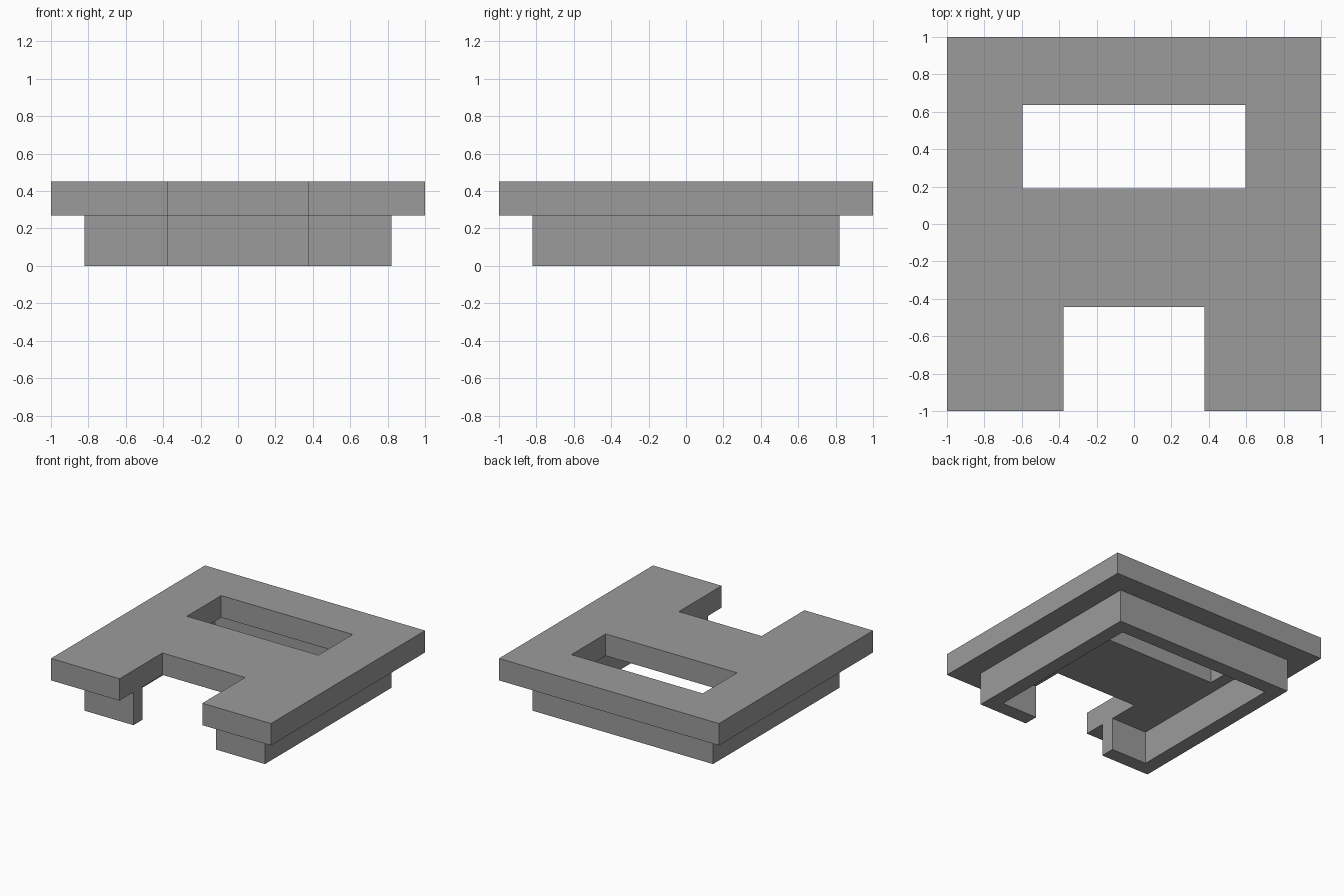
import bpy, bmesh, math

if "Cube" in bpy.data.objects:
    bpy.data.objects.remove(bpy.data.objects["Cube"])

# Cut positions of the plate, rim, window and front notch
XS = [-1, -0.82, -0.70, -0.597, -0.376, 0.376, 0.597, 0.70, 0.82, 1]
YS = [-1, -0.82, -0.70, -0.445, 0.19, 0.635, 0.70, 0.82, 1]
ZS = [0, 0.27, 0.45]


def is_solid(x, y, z):
    if not (abs(x) < 1 and abs(y) < 1 and 0 < z < 0.45):
        return False
    if abs(x) < 0.376 and y < -0.445:                # front notch
        return False
    if z > 0.27:                                     # top plate with window
        return not (abs(x) < 0.597 and 0.19 < y < 0.635)
    return 0.70 < max(abs(x), abs(y)) < 0.82         # rim below the plate


def mid(values, i):
    padded = [values[0] - 1] + values + [values[-1] + 1]
    return (padded[i + 1] + padded[i + 2]) / 2


def filled(cell):
    return is_solid(*(mid(v, i) for v, i in zip((XS, YS, ZS), cell)))


# Outer skin of all solid cells
bm = bmesh.new()
axes = (XS, YS, ZS)
for i in range(len(XS) - 1):
    for j in range(len(YS) - 1):
        for k in range(len(ZS) - 1):
            cell = (i, j, k)
            if not filled(cell):
                continue
            for a in range(3):
                b, c = (a + 1) % 3, (a + 2) % 3
                for side in (0, 1):
                    near = list(cell)
                    near[a] += 2 * side - 1
                    if filled(near):
                        continue
                    ring = [(0, 0), (1, 0), (1, 1), (0, 1)]
                    if side == 0:
                        ring.reverse()
                    verts = []
                    for u, v in ring:
                        p = [0, 0, 0]
                        p[a] = axes[a][cell[a] + side]
                        p[b] = axes[b][cell[b] + u]
                        p[c] = axes[c][cell[c] + v]
                        verts.append(bm.verts.new(p))
                    bm.faces.new(verts)

# Weld the skin and merge coplanar faces
bmesh.ops.remove_doubles(bm, verts=bm.verts[:], dist=1e-5)
bmesh.ops.dissolve_limit(bm, angle_limit=math.radians(1),
                         verts=bm.verts[:], edges=bm.edges[:])

mesh = bpy.data.meshes.new("rimmed_plate")
bm.to_mesh(mesh)
bm.free()
plate = bpy.data.objects.new("rimmed_plate", mesh)
bpy.context.collection.objects.link(plate)

grey = bpy.data.materials.new("mid_grey")
grey.diffuse_color = (0.33, 0.33, 0.33, 1)
grey.use_nodes = True
grey.node_tree.nodes["Principled BSDF"].inputs["Base Color"].default_value = grey.diffuse_color
mesh.materials.append(grey)
